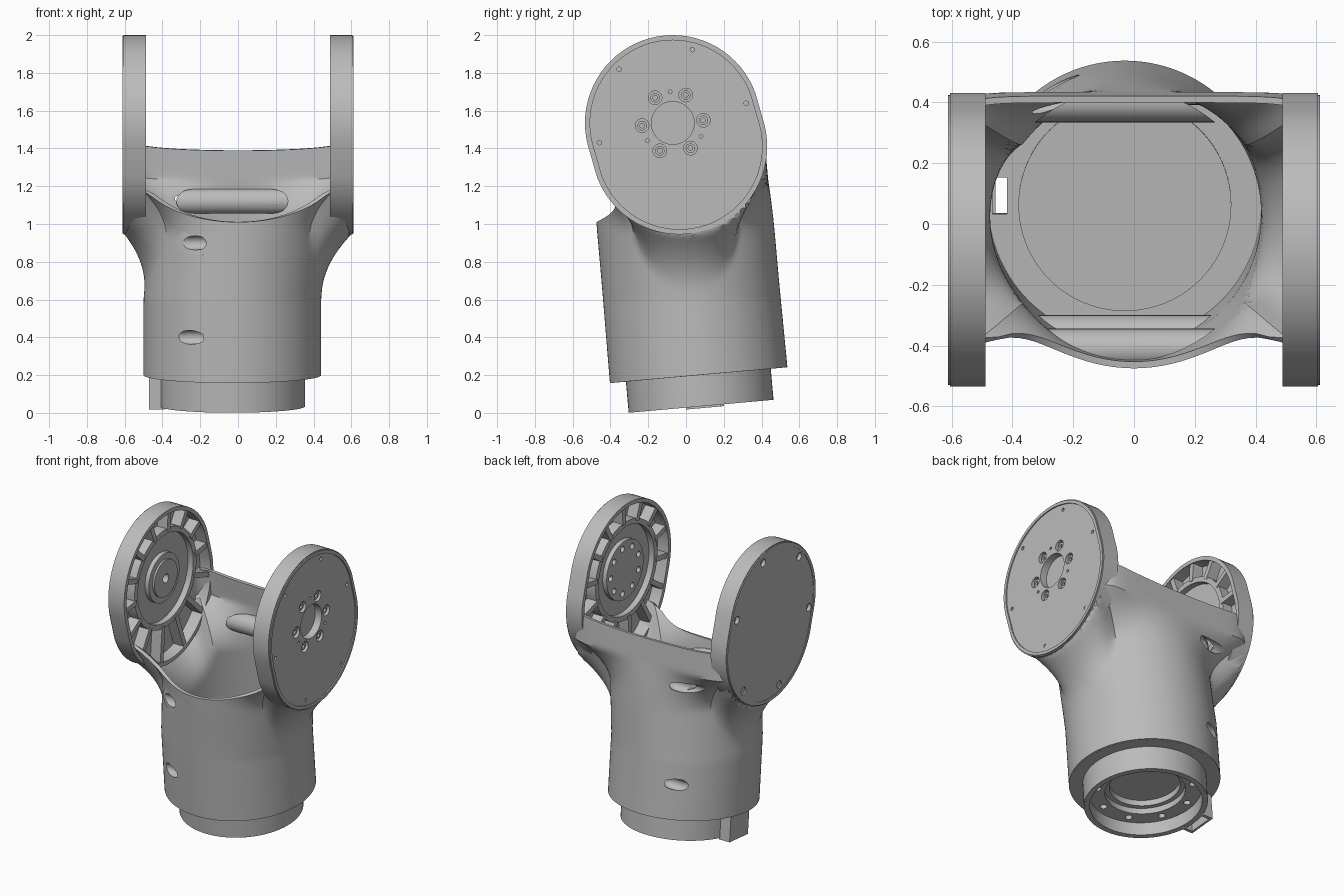
import bpy, bmesh, math
from math import sin, cos, pi, sqrt, radians
from mathutils import Matrix, Vector

if "Cube" in bpy.data.objects:
    bpy.data.objects.remove(bpy.data.objects["Cube"])

grey = bpy.data.materials.new("machined_grey")
grey.use_nodes = True
grey.diffuse_color = (0.5, 0.5, 0.5, 1)
grey.node_tree.nodes["Principled BSDF"].inputs["Base Color"].default_value = (0.5, 0.5, 0.5, 1)

N = 72
TILT = 0.089
HUB = (-0.07, 1.535)      # joint axis in y, z
LOW = (-0.035, 1.41)      # lower centre of the oblong arm plate
BODY_X, BODY_R = -0.03, 0.47


def finish(name, bm, matrix=None, fix=True):
    if matrix:
        bm.transform(matrix)
    if fix:
        bmesh.ops.recalc_face_normals(bm, faces=bm.faces)
    mesh = bpy.data.meshes.new(name)
    bm.to_mesh(mesh)
    bm.free()
    ob = bpy.data.objects.new(name, mesh)
    bpy.context.collection.objects.link(ob)
    mesh.materials.append(grey)
    return ob


def activate(ob):
    bpy.ops.object.select_all(action='DESELECT')
    ob.select_set(True)
    bpy.context.view_layer.objects.active = ob


def smooth(ob):
    activate(ob)
    bpy.ops.object.shade_smooth_by_angle(angle=radians(30))


def cut(ob, cutter, operation='DIFFERENCE'):
    mod = ob.modifiers.new("cut", 'BOOLEAN')
    mod.operation, mod.solver, mod.object = operation, 'EXACT', cutter
    activate(ob)
    bpy.ops.object.modifier_apply(modifier=mod.name)


def discard(ob):
    bpy.data.objects.remove(ob)


def circle(c, r, n=N):
    return [(c[0] + r * cos(2 * pi * i / n), c[1] + r * sin(2 * pi * i / n)) for i in range(n)]


def oblong(r):
    d = (HUB[0] - LOW[0], HUB[1] - LOW[1])
    pts = []
    for i in range(N):
        a = 2 * pi * i / N
        c = HUB if cos(a) * d[0] + sin(a) * d[1] > 0 else LOW
        pts.append((c[0] + r * cos(a), c[1] + r * sin(a)))
    return pts


def polar(c, r, deg):
    return (c[0] + r * cos(radians(deg)), c[1] + r * sin(radians(deg)))


def prism(bm, pts, x0, x1):
    """Solid along x from a y, z outline."""
    a, b = ([bm.verts.new((x, y, z)) for y, z in pts] for x in (x0, x1))
    bm.faces.new(a)
    bm.faces.new(b[::-1])
    for i in range(len(pts)):
        j = (i + 1) % len(pts)
        bm.faces.new((a[i], b[i], b[j], a[j]))


def ring(bm, outer, inner, x0, x1):
    """Hollow plate along x."""
    loops = [[bm.verts.new((x, y, z)) for y, z in pts]
             for pts, x in ((outer, x0), (outer, x1), (inner, x1), (inner, x0))]
    for k in range(4):
        p, q = loops[k], loops[(k + 1) % 4]
        for i in range(N):
            j = (i + 1) % N
            bm.faces.new((p[i], q[i], q[j], p[j]))


def lathe(bm, profile, n=N):
    """Spin a radius, height profile that starts and ends on the axis."""
    verts = [bm.verts.new((r, 0, h)) for r, h in profile]
    edges = [bm.edges.new(e) for e in zip(verts, verts[1:])]
    bmesh.ops.spin(bm, geom=verts + edges, axis=(0, 0, 1), cent=(0, 0, 0),
                   angle=2 * pi, steps=n, use_merge=True)
    bmesh.ops.remove_doubles(bm, verts=bm.verts, dist=1e-5)


def box(bm, x, y, z):
    m = Matrix.Translation(((x[0] + x[1]) / 2, (y[0] + y[1]) / 2, (z[0] + z[1]) / 2))
    bmesh.ops.create_cube(bm, size=1, matrix=m @ Matrix.Diagonal((x[1] - x[0], y[1] - y[0], z[1] - z[0], 1)))


def clamp(v):
    return max(0.0, min(1.0, v))


def body_y(z):
    return 0.067 - TILT * (z - 0.2)


def section(a, t):
    """Offset of the body wall at one angle and height: a circle flaring to a rounded box."""
    ca, sa = abs(cos(a)), abs(sin(a))
    wide = ((ca / 0.6) ** 10 + (sa / 0.46) ** 10) ** -0.1
    y_hit = min(0.43, 0.6 * sa / ca)
    rim_z = LOW[1] - sqrt(0.465 ** 2 - y_hit ** 2)
    s = clamp((t - rim_z + 0.3) / 0.3) ** 2
    r = BODY_R + (wide - BODY_R) * s
    return BODY_X * (1 - clamp((t - 0.6) / 0.35)) + r * cos(a), r * sin(a)


def saddle(a):
    """Height of the open rim: low at the front, high at the back."""
    e = clamp(sin(a) + 0.5)
    e = e * e * (3 - 2 * e)
    top = 1.1 + 0.3 * e
    for step in range(12):
        rise = 1 - sqrt(1 - 0.85 * min(1, abs(section(a, top)[0]) / 0.49) ** 2)
        target = (1.01 + 0.28 * rise) * (1 - e) + (1.39 + 0.04 * rise) * e
        top += 0.5 * (target - top)
    return top


# Hollow body: a tilted tube flaring into the two arms, with a saddle-shaped rim
bm = bmesh.new()
COLS, ROWS = 144, 48
angles = [2 * pi * (j + 0.5) / COLS for j in range(COLS)]
tops = [saddle(a) for a in angles]
grid = []
for i in range(ROWS + 1):
    row = []
    for a, top in zip(angles, tops):
        t = 0.2 + (top - 0.2) * i / ROWS
        x, y = section(a, t)
        z = t + TILT * y * (1 - clamp((t - 0.2) / 0.5))
        row.append(bm.verts.new((x, body_y(t) + y, z)))
    grid.append(row)
for i in range(ROWS):
    for j in range(COLS):
        k = (j + 1) % COLS
        bm.faces.new((grid[i][j], grid[i][k], grid[i + 1][k], grid[i + 1][j]))
shell = finish("body_shell", bm, fix=False)
wall = shell.modifiers.new("wall", 'SOLIDIFY')
wall.thickness, wall.offset = 0.022, -1
activate(shell)
bpy.ops.object.modifier_apply(modifier="wall")

# Round inner bosses and the cone-tipped screw holes drilled into them from the right side
for side, heights in ((-1, (0.4, 0.9)), (1, (0.47, 1.12))):
    for h in heights:
        bm = bmesh.new()
        prism(bm, circle((body_y(h) + side * 0.414, h), 0.065, 32), -0.4, 0.4)
        boss = finish("inner_boss", bm)
        bm = bmesh.new()
        bmesh.ops.create_cone(bm, cap_ends=True, segments=N, radius1=0.458, radius2=0.458, depth=0.3,
                              matrix=Matrix.Translation((BODY_X, body_y(h), h)))
        bore = finish("bore", bm)
        cut(boss, bore, 'INTERSECT')
        discard(bore)
        bm = bmesh.new()
        lathe(bm, [(0, -0.47), (0.037, -0.47), (0.037, -0.19), (0, -0.11)], 24)
        drill = finish("drill", bm, Matrix.Translation((0, body_y(h) + side * 0.414, h)) @ Matrix.Rotation(pi / 2, 4, 'Y'))
        cut(shell, drill)
        cut(boss, drill)
        discard(drill)
        smooth(boss)
smooth(shell)

# Base: floor, spigot and recessed bolt flange, tilted with the body
base_frame = Matrix.Translation((BODY_X, 0.08, 0.035)) @ Matrix.Rotation(TILT, 4, 'X')
bm = bmesh.new()
lathe(bm, [(0, 0.2), (0.35, 0.2), (0.35, 0.19), (0.455, 0.19), (0.455, 0.165), (0.385, 0.165),
           (0.385, 0), (0.35, 0), (0.35, 0.09), (0.25, 0.09), (0.25, 0.13), (0.22, 0.13),
           (0.22, 0.17), (0, 0.17)], 96)
base = finish("base_spigot", bm, base_frame)
bm = bmesh.new()
for k in range(9):
    p = polar((0, 0), 0.3, 40 * k + 10)
    bmesh.ops.create_cone(bm, cap_ends=True, segments=16, radius1=0.022, radius2=0.022, depth=0.08,
                          matrix=Matrix.Translation((p[0], p[1], 0.09)))
box(bm, (-0.436, -0.388), (-0.03, 0.09), (0.1, 0.3))
holes = finish("base_holes", bm, base_frame)
cut(base, holes)
discard(holes)
smooth(base)

# Key bracket on the right of the spigot
bm = bmesh.new()
box(bm, (-0.44, -0.425), (-0.08, 0.12), (-0.01, 0.17))
for y in (-0.08, 0.1):
    box(bm, (-0.44, -0.36), (y, y + 0.02), (-0.01, 0.17))
finish("key_bracket", bm, base_frame)


def rim_distance(deg):
    d = Vector((cos(radians(deg)), sin(radians(deg))))
    best = 0
    for c in (HUB, LOW):
        o = Vector(HUB) - Vector(c)
        b = o.dot(d)
        best = max(best, -b + sqrt(b * b - o.dot(o) + 0.45 ** 2))
    return best


# Arms: oblong rim, hub wall, radial ribs, cover and hub details
for label, side in (("left", 1), ("right", -1)):
    mirror = Matrix.Diagonal((side, 1, 1, 1))
    bm = bmesh.new()
    outer, inner = oblong(0.465), oblong(0.438)
    ring(bm, outer, inner, 0.488, 0.605)
    ring(bm, oblong(0.459), inner, 0.605, 0.612)
    ring(bm, circle(HUB, 0.335), circle(HUB, 0.3), 0.5, 0.58)
    smooth(finish(label + "_arm_rim", bm, mirror))

    bm = bmesh.new()
    for k in range(14):
        deg = 360 * k / 14 + 8
        d = Vector((cos(radians(deg)), sin(radians(deg))))
        n = Vector((-d.y, d.x)) * 0.017
        c = Vector(HUB)
        p, q = c + d * 0.32, c + d * rim_distance(deg)
        prism(bm, [tuple(v) for v in (p - n, q - n, q + n, p + n)], 0.495, 0.58)
    finish(label + "_arm_ribs", bm, mirror)

    # Cover plate with its edge screw holes
    bm = bmesh.new()
    if side > 0:
        ring(bm, oblong(0.442), circle(HUB, 0.113), 0.57, 0.604)
    else:
        prism(bm, oblong(0.442), 0.57, 0.609)
    cover = finish(label + "_cover", bm, mirror)
    bm = bmesh.new()
    edge = [polar(HUB, 0.402, a) for a in (15, 75, 135, 195)] + [polar(LOW, 0.4, a) for a in (255, 315)]
    for p in edge:
        prism(bm, circle(p, 0.012 if side > 0 else 0.026, 16), 0.585, 0.65)
    if side > 0:
        for k in range(6):
            prism(bm, circle(polar(HUB, 0.163, 60 * k + 5), 0.036, 24), 0.575, 0.65)
        for k in range(3):
            prism(bm, circle(polar(HUB, 0.165, 120 * k + 95), 0.01, 12), 0.58, 0.65)
    holes = finish("cover_holes", bm, mirror)
    cut(cover, holes)
    discard(holes)
    smooth(cover)

    # Hub inside the arm, turned about the joint axis
    bm = bmesh.new()
    if side > 0:
        lathe(bm, [(0, 0.51), (0.2, 0.51), (0.2, 0.54), (0.305, 0.54), (0.305, 0.575), (0.113, 0.575),
                   (0.113, 0.555), (0, 0.555)])
    else:
        lathe(bm, [(0, 0.545), (0.03, 0.545), (0.03, 0.497), (0.125, 0.497), (0.125, 0.51), (0.165, 0.51),
                   (0.165, 0.54), (0.305, 0.54), (0.305, 0.575), (0, 0.575)])
    axis = Matrix.Translation((0, HUB[0], HUB[1])) @ Matrix.Rotation(pi / 2, 4, 'Y')
    hub = finish(label + "_hub", bm, mirror @ axis)
    if side > 0:
        bm = bmesh.new()
        for k in range(9):
            prism(bm, circle(polar(HUB, 0.155, 40 * k), 0.02, 16), 0.45, 0.545)
        holes = finish("hub_holes", bm)
        cut(hub, holes)
        discard(holes)
        # Socket-head bolts in the cover
        bm = bmesh.new()
        for k in range(6):
            p = polar(HUB, 0.163, 60 * k + 5)
            ring(bm, circle(p, 0.025), circle(p, 0.012), 0.57, 0.592)
        smooth(finish("hub_bolts", bm))
    smooth(hub)
bpy.ops.object.select_all(action='DESELECT')
